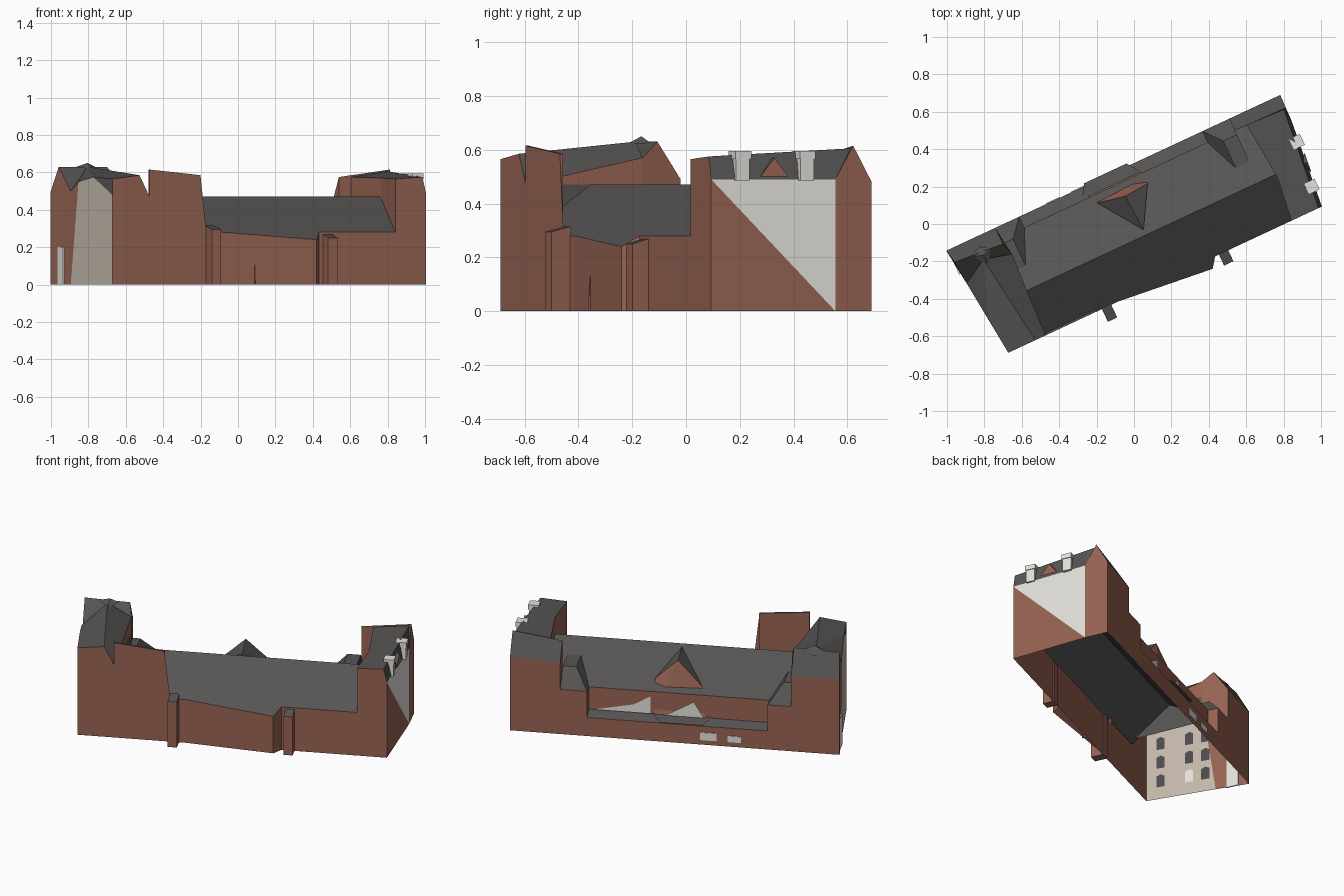
import bpy, bmesh, math
from mathutils import Vector

if "Cube" in bpy.data.objects:
    bpy.data.objects.remove(bpy.data.objects["Cube"])

TURN = math.radians(25)   # the whole building stands turned on the site


def material(name, *rgb):
    m = bpy.data.materials.new(name)
    m.use_nodes = True
    m.diffuse_color = (*rgb, 1)
    m.node_tree.nodes["Principled BSDF"].inputs["Base Color"].default_value = (*rgb, 1)
    return m


brick = material("brick", .31, .125, .085)
slate = material("slate", .092, .088, .086)
stone = material("pale stone", .78, .76, .72)
beige = material("beige render", .54, .48, .4)
glass = material("dark glass", .07, .07, .075)
MATS = [brick, slate, stone, beige, glass]


def build(name, polys):
    """Join flat polygons, given as (material, corner points), into one part."""
    bm = bmesh.new()
    for mat, pts in polys:
        face = bm.faces.new([bm.verts.new(p) for p in pts])
        face.material_index = MATS.index(mat)
    bmesh.ops.remove_doubles(bm, verts=bm.verts, dist=.0005)
    bmesh.ops.recalc_face_normals(bm, faces=bm.faces)
    me = bpy.data.meshes.new(name)
    bm.to_mesh(me)
    bm.free()
    for m in MATS:
        me.materials.append(m)
    ob = bpy.data.objects.new(name, me)
    ob.rotation_euler.z = TURN
    bpy.context.collection.objects.link(ob)
    return ob


def sweep(profile, u0, u1, mats):
    """Strips of a (v, z) profile swept along the building."""
    return [(m, [(u0, *a), (u1, *a), (u1, *b), (u0, *b)])
            for a, b, m in zip(profile, profile[1:], mats)]


def box(name, mat, centre, size, slope=0, cap=None):
    """Upright box on its base centre; slope lowers the top on the outer side."""
    (u, v, z), (a, b, h) = centre, size
    lo = [(u + i * a / 2, v + j * b / 2, z) for i, j in ((-1, -1), (1, -1), (1, 1), (-1, 1))]
    hi = [(p[0], p[1], z + h - (slope if p[1] < v else 0)) for p in lo]
    sides = [(mat, [lo[i], lo[(i + 1) % 4], hi[(i + 1) % 4], hi[i]]) for i in range(4)]
    return build(name, sides + [(cap or mat, hi), (mat, lo)])


def drop(p, z=0):
    return (p[0], p[1], z)


def wall(mat, a, b, z=0):
    """Upright wall below the edge a-b."""
    return (mat, [drop(a, z), drop(b, z), b, a])


FRONT, BACK = -.34, .295

# Long middle range: front wall, two roof slopes, upper rear wall, lean-to
section = [(FRONT, 0), (FRONT, .28), (-.08, .47), (.23, .29),
           (.23, .145), (BACK, .12), (BACK, 0)]
build("main_range", sweep(section, -.7, .81, [brick, slate, slate, brick, slate, brick]))

# Front wall bulge with its flared eave
s, t, e = (-.25, FRONT, .28), (.28, -.395, .24), (.32, FRONT, .28)
build("front_bulge", [wall(brick, s, t), wall(brick, t, e), (slate, [s, t, e])])

# Front buttresses and a small fin
box("front_buttress_left", brick, (.37, -.37, 0), (.055, .07, .27), .02, slate)
box("front_buttress_right", brick, (-.32, -.375, 0), (.055, .08, .315), .02, slate)
build("front_fin", [(brick, [(-.07, FRONT, 0), (-.07, -.37, 0), (-.07, -.36, .13)])])

# Low hipped links between the rear wall and the end blocks
for name, side in (("link_left", 1), ("link_right", -1)):
    inner, mid, outer = .54 * side, .62 * side, .7 * side
    low_in, low_out = (inner, BACK, .29), (outer, BACK, .29)
    eave = (inner, .23, .29)
    top_in, top_out = (mid, .2, .4), (outer, .2, .4)
    far_in, far_out = (mid, .04, .4), (outer, .04, .4)
    build(name, [wall(brick, low_in, low_out, .1), wall(brick, low_in, eave, .12),
                 (slate, [low_in, low_out, top_out, top_in]),
                 (slate, [low_in, top_in, far_in, eave]),
                 (slate, [top_in, top_out, far_out, far_in])])

# Rear central gable, leaning back, with its roof running into the ridge
gl, gr, gp = (.157, .165, .345), (-.13, .185, .325), (.02, .155, .47)
bl, br = (.15, .24, .14), (-.16, .24, .14)
ridge = (.033, -.05, .462)
build("rear_gable", [(brick, [bl, br, gr]), (brick, [bl, gr, gp]), (brick, [bl, gp, gl]),
                     (slate, [gl, gp, ridge]), (slate, [gr, gp, ridge])])
build("rear_bay_roof", [(slate, [(.16, .23, .15), (.1, .31, .13), (-.15, .31, .13), (-.2, .23, .15)])])

# Left wing: end wall split in two colours, steep outer slope, flat top
b0, c0 = (.95, FRONT, 0), (.997, .148, 0)
b1, c1 = drop(b0, .49), drop(c0, .49)
r1, r2 = (.93, FRONT, .575), (.985, .215, .605)
w1, wm, w2 = (.77, FRONT, .565), (.8, -.1, .57), (.77, .225, .575)
k, peak = (1, BACK, .48), (.998, .22, .615)
m, n = (.7, BACK, .46), (.7, .225, .575)
build("left_wing", [
    (brick, [drop(w1), b0, b1, r1, w1]),
    (brick, [b0, c0, b1]), (stone, [b1, c0, c1]),
    (slate, [b1, c1, r2, r1]), (slate, [r1, r2, w2, wm, w1]), (slate, [w2, r2, peak, n]),
    wall(brick, w1, wm, .27), wall(brick, wm, w2, .27)])

# Left rear block with a gabled end
build("left_rear_block", [
    (brick, [c0, drop(k), k, peak, c1]),
    wall(brick, k, m), (slate, [k, m, n, peak]),
    wall(brick, n, peak, .3), (slate, [c1, peak, r2]),
    (brick, [drop(m, .1), m, n, drop(n, .28)])])

# Chimneys and dormer on the left wing
for name, u, v in (("chimney_front", .945, -.22), ("chimney_rear", .975, .03)):
    box(name, stone, (u, v, .485), (.055, .055, .08))
    box(name + "_cap", stone, (u, v, .565), (.064, .064, .03))
d1, d2, dp = (.976, -.15, .5), (.988, -.04, .5), (.982, -.095, .57)
dr = (.94, -.09, .57)
build("dormer", [(brick, [d1, d2, dp]), (slate, [d1, dp, dr]), (slate, [d2, dp, dr])])

# Right wing: front wall, beige end wall and hipped roof
a1, f1, f2 = (-.9, FRONT, .565), (-.74, FRONT, .585), (-.68, FRONT, .47)
q1, bt = (-.945, .09, .5), (-.936, .01, .55)
p2, g2, h = (-.81, .17, .63), (-.66, .13, .47), (-.66, .13, .57)
aw, mid = (-.9, FRONT, .48), (-.92, -.14, .575)
build("right_wing", [
    (brick, [drop(a1), drop(f2), f2, f1, a1]),
    (beige, [drop(a1), drop(q1), bt, mid, aw]), (brick, [drop(q1), q1, bt]),
    (slate, [aw, a1, mid]), (slate, [a1, f1, p2, mid]),
    (slate, [mid, p2, bt]), (slate, [bt, p2, q1]),
    (slate, [f1, f2, h, p2]), (brick, [f2, g2, h]), wall(slate, f2, g2, .3)])

# Tall parapet slab beside the right wing, with a flared foot
slab = [(-.38, FRONT, .585), (-.68, FRONT, .615)]
back = [(u, v + .012, z) for u, v, z in slab]
build("parapet_slab", [wall(brick, *slab), wall(brick, *back, .27), (slate, slab + back[::-1]),
                       wall(brick, slab[0], back[0], .25), wall(brick, slab[1], back[1], .4),
                       (brick, [slab[0], drop(slab[0], .28), (-.345, FRONT, .28)])])

# Right rear block, gabled at both ends
k, peak = (-.97, BACK, .49), (-.955, .22, .63)
m, n = (-.68, BACK, .49), (-.68, .2, .63)
build("right_rear_block", [
    (brick, [drop(q1), drop(k), k, peak, q1]),
    wall(brick, k, m), (slate, [k, m, n, peak]),
    (slate, [q1, peak, n, h]),
    (brick, [drop(m, .1), m, n, h, drop(h, .3)])])
top = (-.8, .19, .65)
base = [(-.87, .21, .625), (-.8, .13, .62), (-.74, .2, .625), (-.8, .24, .6)]
build("roof_knob", [(slate, [base[i - 1], base[i], top]) for i in range(4)])


def end_plate(name, mat, along, z, w, h, off):
    """Thin arched plate just inside the right end wall."""
    a, b = Vector(drop(a1)), Vector(drop(q1))
    d = (b - a).normalized()
    c = a + d * along + Vector((off, 0, z))
    hw, hh, up = d * w / 2, h / 2, Vector((0, 0, 1))
    arch = [c - hw - up * hh, c + hw - up * hh, c + hw + up * hh * .7,
            c + up * hh, c - hw + up * hh * .7]
    return build(name, [(mat, arch)])


# Arched windows inside the beige end wall
for col, along in enumerate((.09, .27, .37)):
    for row in range(3):
        pale = col == 1 and row == 0
        end_plate(f"end_window_{col}_{row}", stone if pale else glass,
                  along, .12 + .127 * row, .05, .085, .006)
box("end_stone_panel", stone, (-.957, .19, 0), (.008, .08, .2))

# Pale rear window plates: two low ones, two slanting ones above the lean-to
for i, (u, w, h) in enumerate(((-.185, .1, .05), (-.34, .08, .04))):
    box(f"rear_window_{i}", stone, (u, BACK, .03), (w, .008, h))
for name, v, pts in (("rear_gable_pane", .247, ((.08, .15), (-.15, .15), (-.09, .25))),
                     ("rear_wall_pane", .235, ((.5, .15), (.17, .15), (.17, .26), (.27, .2)))):
    build(name, [(stone, [(u, v, z) for u, z in pts])])
